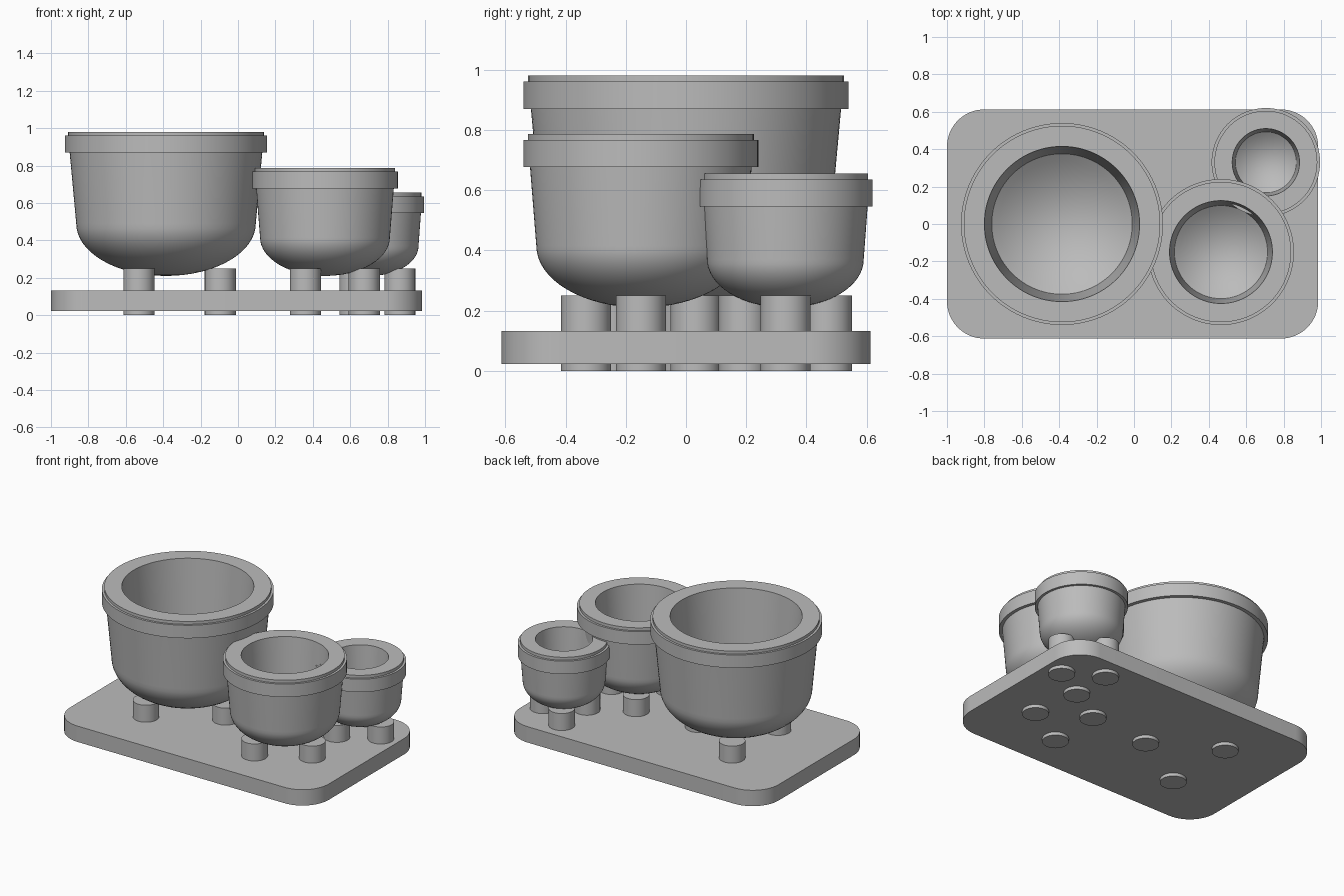
import bpy
import bmesh
from math import cos, sin, pi, radians

cube = bpy.data.objects.get("Cube")
if cube:
    bpy.data.objects.remove(cube, do_unlink=True)

# One plain grey for everything
grey = bpy.data.materials.new("plain grey")
grey.use_nodes = True
colour = (0.5, 0.5, 0.5, 1)
grey.diffuse_color = colour
grey.node_tree.nodes["Principled BSDF"].inputs["Base Color"].default_value = colour


def finish(bm, name, location):
    bmesh.ops.recalc_face_normals(bm, faces=bm.faces)
    mesh = bpy.data.meshes.new(name)
    bm.to_mesh(mesh)
    bm.free()
    mesh.materials.append(grey)
    obj = bpy.data.objects.new(name, mesh)
    obj.location = location
    bpy.context.collection.objects.link(obj)
    bpy.ops.object.select_all(action="DESELECT")
    obj.select_set(True)
    bpy.context.view_layer.objects.active = obj
    bpy.ops.object.shade_smooth_by_angle(angle=radians(30))
    return obj


def lathe(name, profile, location, steps=96):
    """Spin an (r, z) profile that starts and ends on the axis."""
    bm = bmesh.new()
    verts = [bm.verts.new((r, 0, z)) for r, z in profile]
    edges = [bm.edges.new(pair) for pair in zip(verts, verts[1:])]
    bmesh.ops.spin(bm, geom=verts + edges, cent=(0, 0, 0), axis=(0, 0, 1),
                   angle=2 * pi, steps=steps, use_duplicate=False)
    bmesh.ops.remove_doubles(bm, verts=bm.verts, dist=0.0001)
    return finish(bm, name, location)


def rounded_slab(name, width, depth, height, radius, location):
    bm = bmesh.new()
    ring = []
    for quarter, (sx, sy) in enumerate([(1, 1), (-1, 1), (-1, -1), (1, -1)]):
        for i in range(17):
            a = (quarter + i / 16) * pi / 2
            ring.append(bm.verts.new((sx * (width / 2 - radius) + radius * cos(a),
                                      sy * (depth / 2 - radius) + radius * sin(a), 0)))
    face = bm.faces.new(ring)
    top = bmesh.ops.extrude_face_region(bm, geom=[face])["geom"]
    bmesh.ops.translate(bm, vec=(0, 0, height),
                        verts=[v for v in top if isinstance(v, bmesh.types.BMVert)])
    return finish(bm, name, location)


def pot(size, x, y, rim, top, shoulder, body, waist, bore, floor, leg_ring):
    """Round-bottomed pot with a stepped rim, standing on three pegs."""
    base = 0.21
    # Rounded underside
    profile = [(waist * sin(t * pi / 32), shoulder - (shoulder - base) * cos(t * pi / 32))
               for t in range(17)]
    # Tapered wall, rim band, lip, tapered opening
    profile += [(body, top - 0.11), (rim, top - 0.11), (rim, top - 0.02),
                (rim - 0.015, top - 0.02), (rim - 0.015, top), (bore, top)]
    # Shallow dished floor
    inner = bore * 0.905
    dish = inner * 0.38
    profile += [(inner * k / 10, floor + dish * (k / 10) ** 2) for k in range(10, -1, -1)]
    lathe(size + "_pot", profile, (x, y, 0))

    for i in range(3):
        a = i * 2 * pi / 3
        lathe(f"{size}_pot_leg_{i + 1}", [(0, 0), (0.083, 0), (0.083, 0.25), (0, 0.25)],
              (x + leg_ring * cos(a), y + leg_ring * sin(a), 0), steps=48)


rounded_slab("base_plate", 1.985, 1.225, 0.11, 0.2, (-0.0075, 0, 0.022))

pot("large", -0.385, 0, rim=0.54, top=0.98, shoulder=0.49, body=0.515, waist=0.48,
    bore=0.415, floor=0.32, leg_ring=0.29)
pot("medium", 0.465, -0.15, rim=0.39, top=0.787, shoulder=0.415, body=0.368, waist=0.347,
    bore=0.275, floor=0.32, leg_ring=0.21)
pot("small", 0.705, 0.33, rim=0.29, top=0.655, shoulder=0.37, body=0.273, waist=0.26,
    bore=0.18, floor=0.31, leg_ring=0.16)
